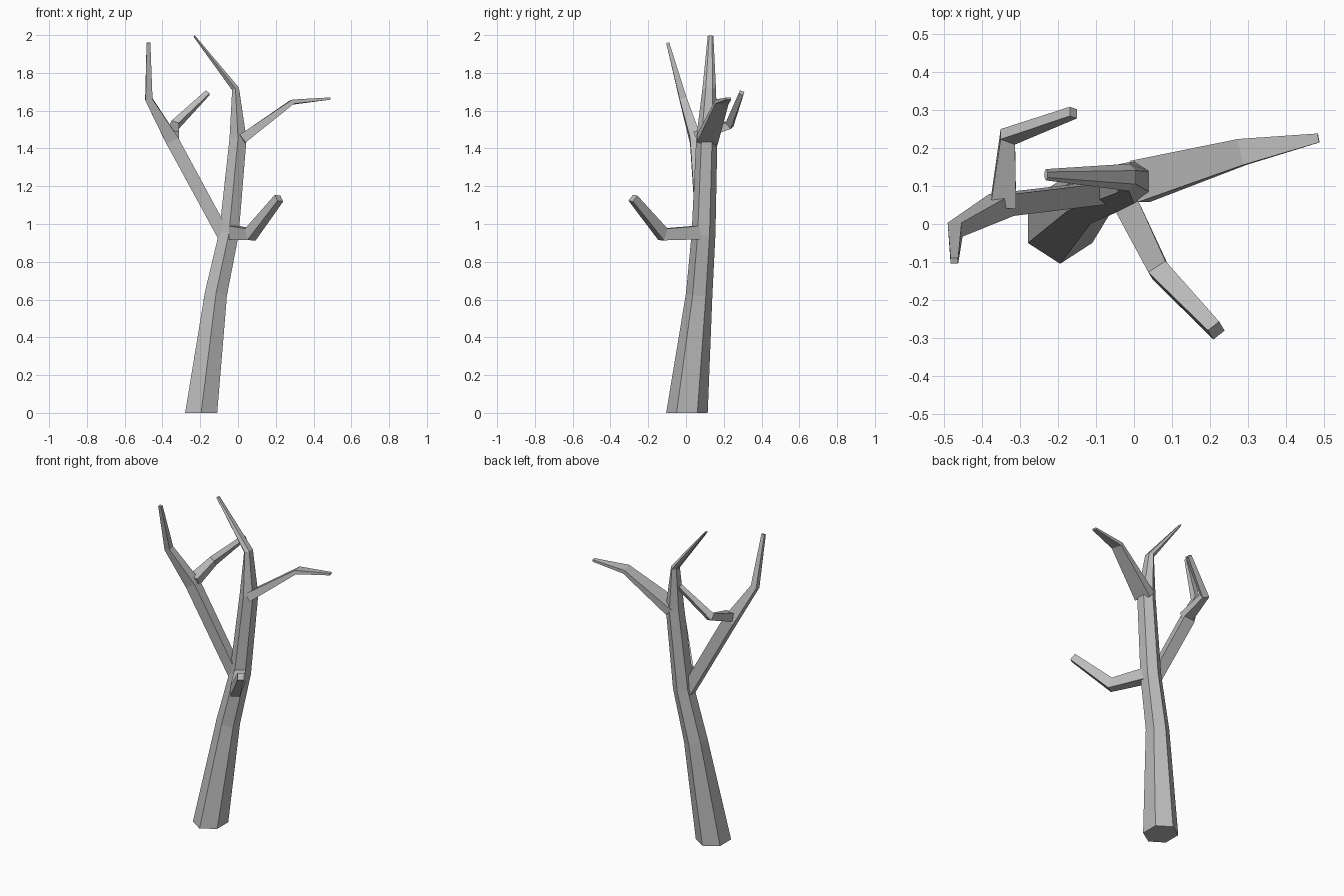
import bpy, bmesh, math
from mathutils import Vector

cube = bpy.data.objects.get("Cube")
if cube:
    bpy.data.objects.remove(cube, do_unlink=True)

bark = bpy.data.materials.new("grey_bark")
bark.use_nodes = True
GREY = (0.5, 0.5, 0.5, 1)
bark.diffuse_color = GREY
bark.node_tree.nodes["Principled BSDF"].inputs["Base Color"].default_value = GREY


def limb(name, sides, hint, stations, start=None):
    """Tapered faceted limb; each station is (centre, half width along hint, half width across)."""
    pts = [Vector(s[0]) for s in stations]
    bm = bmesh.new()
    rings = []
    for i, (_, a, b) in enumerate(stations):
        ins = (pts[i] - pts[i - 1]).normalized() if i else Vector()
        out = (pts[i + 1] - pts[i]).normalized() if i < len(pts) - 1 else Vector()
        t = (ins + out).normalized()
        if i == 0 and start:
            t = Vector(start)
        u = Vector(hint)
        u = (u - t * u.dot(t)).normalized()
        v = t.cross(u)
        # four-sided limbs are boxes, others have a corner along the hint
        turn, grow = (math.pi / 4, math.sqrt(2)) if sides == 4 else (0, 1)
        ring = []
        for k in range(sides):
            ang = turn + 2 * math.pi * k / sides
            ring.append(bm.verts.new(pts[i] + grow * (u * a * math.cos(ang) + v * b * math.sin(ang))))
        rings.append(ring)
    for lo, hi in zip(rings, rings[1:]):
        for k in range(sides):
            j = (k + 1) % sides
            bm.faces.new((lo[k], lo[j], hi[j], hi[k]))
    bm.faces.new(rings[0][::-1])
    bm.faces.new(rings[-1])
    bmesh.ops.recalc_face_normals(bm, faces=bm.faces)
    mesh = bpy.data.meshes.new(name)
    bm.to_mesh(mesh)
    bm.free()
    mesh.materials.append(bark)
    obj = bpy.data.objects.new(name, mesh)
    bpy.context.collection.objects.link(obj)


# Leaning six-sided trunk, bending into a thin flat tip
limb("trunk", 6, (0, 1, 0), [
    ((-0.195, 0.005, 0), 0.11, 0.098),
    ((-0.117, 0.07, 0.63), 0.07, 0.068),
    ((-0.048, 0.093, 0.95), 0.063, 0.06),
    ((0.0, 0.11, 1.45), 0.056, 0.052),
    ((-0.013, 0.123, 1.715), 0.036, 0.022),
    ((-0.232, 0.13, 1.995), 0.015, 0.006)], start=(0, 0, 1))

# Tall forked branch on the right side
limb("right_branch", 4, (0, 1, 0), [
    ((-0.06, 0.085, 0.91), 0.028, 0.034),
    ((-0.35, 0.05, 1.445), 0.029, 0.035),
    ((-0.472, -0.015, 1.66), 0.019, 0.019),
    ((-0.474, -0.097, 1.96), 0.008, 0.01)])

# Offshoot reaching backward from the fork
limb("back_offshoot", 4, (1, 0, 0), [
    ((-0.345, 0.05, 1.465), 0.034, 0.026),
    ((-0.333, 0.23, 1.525), 0.021, 0.021),
    ((-0.16, 0.294, 1.695), 0.013, 0.013)])

# Wide flattened branch on the left side
limb("left_branch", 4, (0, 1, 0), [
    ((0.015, 0.112, 1.445), 0.056, 0.026),
    ((0.285, 0.19, 1.645), 0.035, 0.012),
    ((0.487, 0.227, 1.664), 0.012, 0.006)])

# Short upturned branch at the front
limb("front_branch", 4, (1, 0.6, 0), [
    ((-0.03, 0.07, 0.955), 0.034, 0.036),
    ((0.066, -0.122, 0.945), 0.027, 0.033),
    ((0.217, -0.281, 1.137), 0.019, 0.021)])
